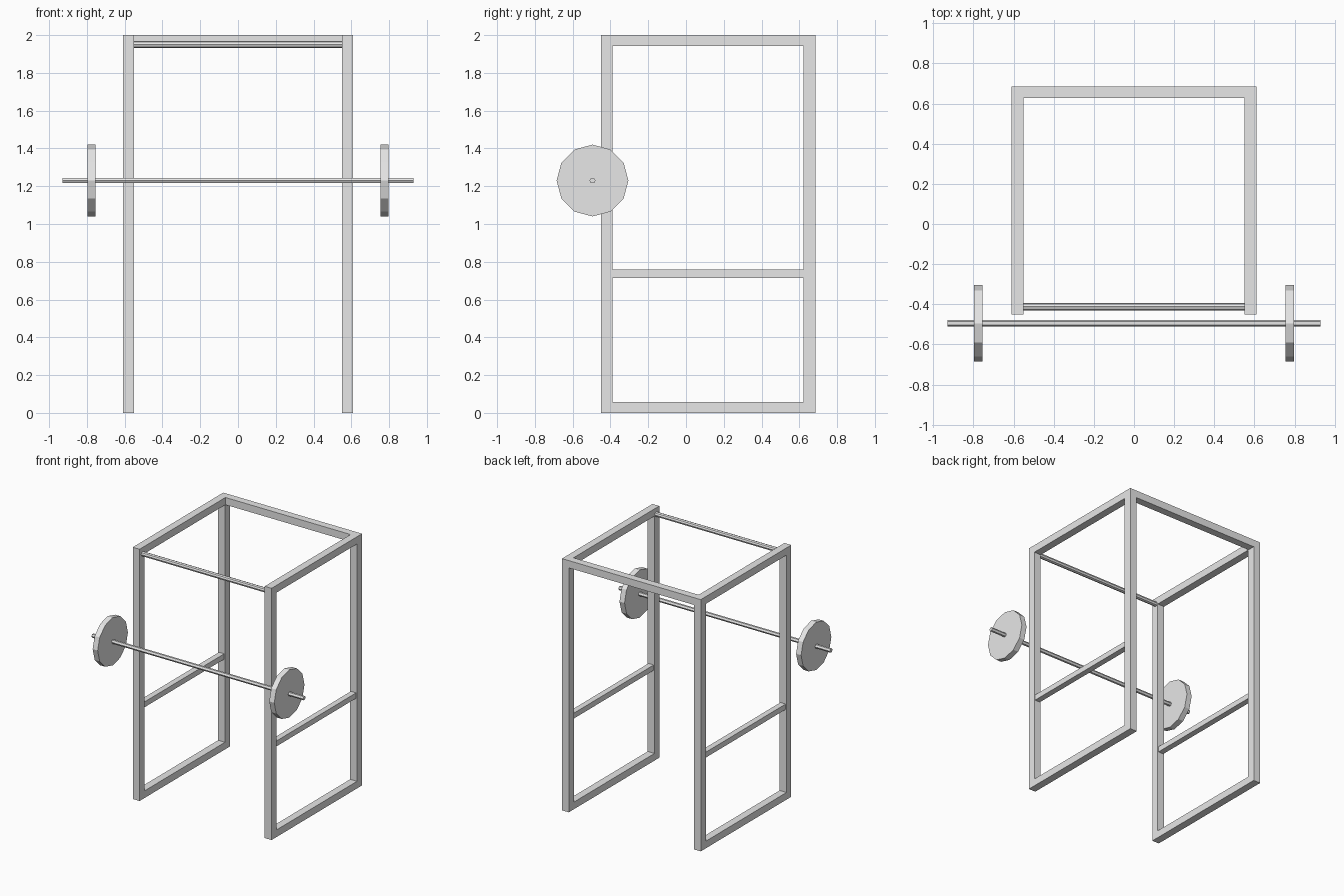
import bpy
from math import pi

cube = bpy.data.objects.get("Cube")
if cube:
    bpy.data.objects.remove(cube, do_unlink=True)

steel = bpy.data.materials.new("light_grey_steel")
steel.use_nodes = True
steel.diffuse_color = (0.8, 0.8, 0.8, 1)
steel.node_tree.nodes["Principled BSDF"].inputs["Base Color"].default_value = (0.8, 0.8, 0.8, 1)


def finish(name):
    obj = bpy.context.object
    obj.name = name
    obj.data.materials.clear()
    obj.data.materials.append(steel)
    return obj


def beam(name, x, y, z):
    """Box spanning the given (low, high) ranges."""
    spans = (x, y, z)
    bpy.ops.mesh.primitive_cube_add(size=1, location=[(a + b) / 2 for a, b in spans])
    obj = finish(name)
    for v in obj.data.vertices:
        for i, (a, b) in enumerate(spans):
            v.co[i] *= b - a
    return obj


def rod(name, sides, radius, length, location):
    """Faceted cylinder lying along x."""
    bpy.ops.mesh.primitive_cylinder_add(vertices=sides, radius=radius, depth=length,
                                        location=location, rotation=(0, pi / 2, 0))
    return finish(name)


INNER, OUTER = 0.55, 0.61
FRONT, FRONT_IN = -0.45, -0.39
BACK_IN, BACK = 0.622, 0.686
BAR_Y, BAR_Z = -0.495, 1.23

# Side frames and weight plates, one set per side
for side, s in (("left", 1), ("right", -1)):
    post_x = sorted((s * INNER, s * OUTER))
    rail_x = sorted((s * (INNER + 0.007), s * (OUTER - 0.007)))
    gap = (FRONT_IN, BACK_IN)
    beam(side + "_front_post", post_x, (FRONT, FRONT_IN), (0, 2))
    beam(side + "_back_post", post_x, (BACK_IN, BACK), (0, 2))
    beam(side + "_top_rail", post_x, gap, (1.942, 2))
    beam(side + "_bottom_rail", post_x, gap, (0, 0.057))
    beam(side + "_middle_rail", rail_x, gap, (0.715, 0.758))
    rod(side + "_weight_plate", 12, 0.19, 0.044, (s * 0.776, BAR_Y, BAR_Z))

# Cross members joining the two sides
beam("back_top_beam", (-INNER, INNER), (0.627, BACK), (1.942, 2))
rod("pull_up_bar", 8, 0.0185, 2 * INNER, (0, -0.412, 1.95))

# Barbell shaft
rod("barbell_shaft", 6, 0.016, 1.86, (0, BAR_Y, BAR_Z))
